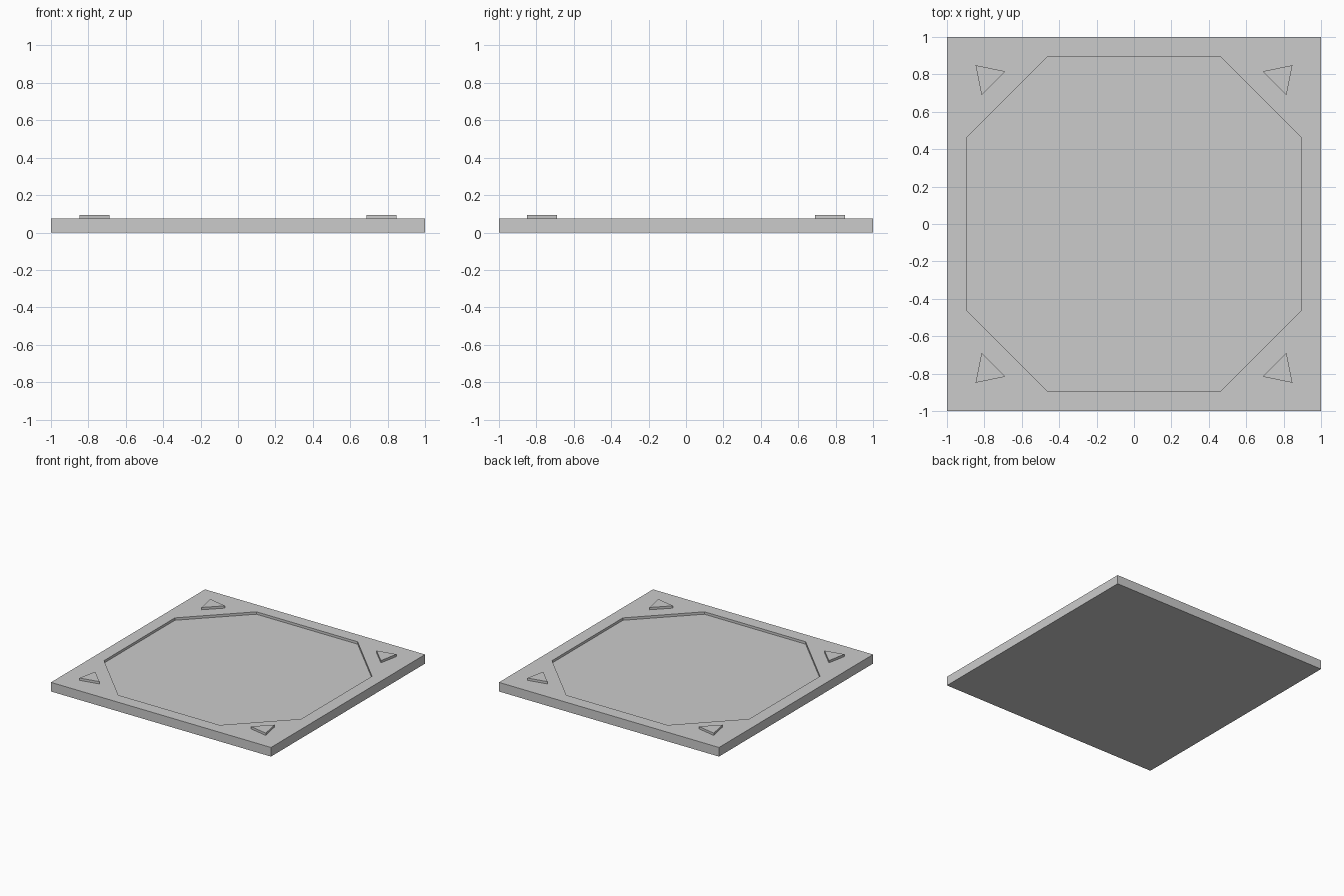
import bpy
import bmesh

cube = bpy.data.objects.get("Cube")
if cube:
    bpy.data.objects.remove(cube, do_unlink=True)

TOP, FLOOR, MARK_TOP = 0.075, 0.055, 0.094

grey = bpy.data.materials.new("light grey")
grey.use_nodes = True
colour = (0.6, 0.6, 0.6, 1)
grey.diffuse_color = colour
grey.node_tree.nodes["Principled BSDF"].inputs["Base Color"].default_value = colour


def finish(name, bm):
    bmesh.ops.recalc_face_normals(bm, faces=bm.faces)
    mesh = bpy.data.meshes.new(name)
    bm.to_mesh(mesh)
    bm.free()
    mesh.materials.append(grey)
    obj = bpy.data.objects.new(name, mesh)
    bpy.context.collection.objects.link(obj)
    return obj


def prism(name, outline, bottom, top):
    bm = bmesh.new()
    low = [bm.verts.new((x, y, bottom)) for x, y in outline]
    high = [bm.verts.new((x, y, top)) for x, y in outline]
    bm.faces.new(low)
    bm.faces.new(high)
    for i in range(len(low)):
        j = (i + 1) % len(low)
        bm.faces.new((low[i], low[j], high[j], high[i]))
    return finish(name, bm)


# Square slab with a shallow octagonal recess
a, b = 0.896, 0.46
octagon = [(a, -b), (a, b), (b, a), (-b, a), (-a, b), (-a, -b), (-b, -a), (b, -a)]
slab = prism("slab", [(-1, -1), (1, -1), (1, 1), (-1, 1)], 0, TOP)
cutter = prism("recess_cutter", octagon, FLOOR, TOP + 0.1)
cut = slab.modifiers.new("recess", "BOOLEAN")
cut.operation = "DIFFERENCE"
cut.solver = "EXACT"
cut.object = cutter
bpy.context.view_layer.objects.active = slab
bpy.ops.object.modifier_apply(modifier=cut.name)
bpy.data.objects.remove(cutter, do_unlink=True)

# Raised triangular markers pointing to the corners
triangle = [(0.847, 0.849), (0.688, 0.816), (0.815, 0.69)]
for side, sx in (("left", 1), ("right", -1)):
    for end, sy in (("back", 1), ("front", -1)):
        outline = [(sx * x, sy * y) for x, y in triangle]
        prism(f"{end}_{side}_corner_marker", outline, TOP - 0.005, MARK_TOP)
